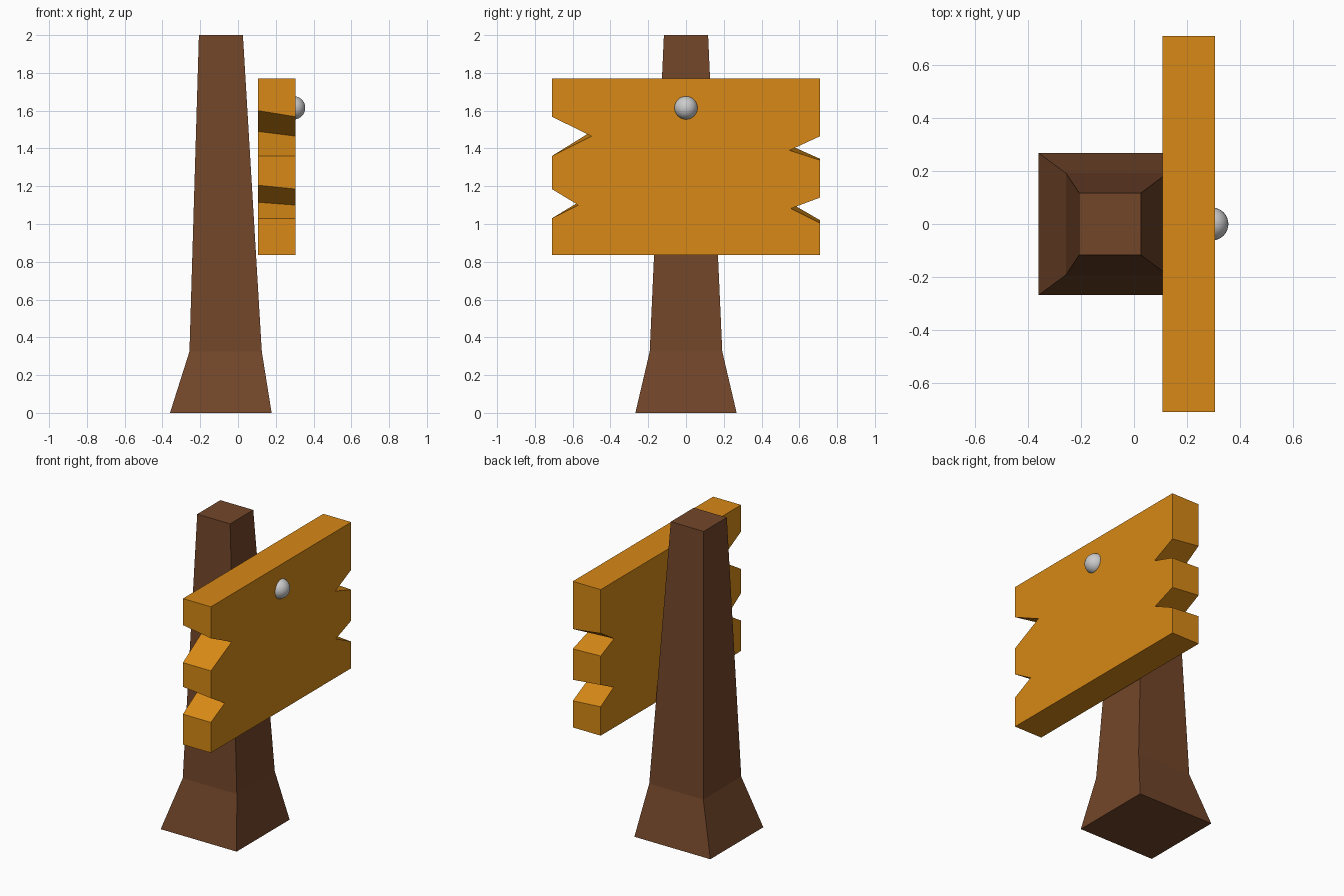
import bpy, bmesh

if "Cube" in bpy.data.objects:
    bpy.data.objects.remove(bpy.data.objects["Cube"])


def material(name, rgb):
    m = bpy.data.materials.new(name)
    m.diffuse_color = (*rgb, 1)
    m.use_nodes = True
    m.node_tree.nodes["Principled BSDF"].inputs["Base Color"].default_value = m.diffuse_color
    return m


def loft(name, rings, mat):
    """Skin a solid through rings that all have the same number of points."""
    bm = bmesh.new()
    loops = [[bm.verts.new(p) for p in ring] for ring in rings]
    n = len(loops[0])
    for a, b in zip(loops, loops[1:]):
        for i in range(n):
            j = (i + 1) % n
            bm.faces.new((a[i], a[j], b[j], b[i]))
    bm.faces.new(loops[0][::-1])
    bm.faces.new(loops[-1])
    bmesh.ops.recalc_face_normals(bm, faces=bm.faces)
    me = bpy.data.meshes.new(name)
    bm.to_mesh(me)
    bm.free()
    me.materials.append(mat)
    ob = bpy.data.objects.new(name, me)
    bpy.context.collection.objects.link(ob)
    return ob


brown = material("dark_wood", (0.17, 0.061, 0.023))
orange = material("board_wood", (0.68, 0.25, 0.008))

# Tapered square post with a flared foot: (z, x min, x max, half depth)
sections = [(0, -0.36, 0.178, 0.268), (0.325, -0.257, 0.126, 0.192),
            (2, -0.207, 0.026, 0.117)]
loft("post", [[(x0, -h, z), (x1, -h, z), (x1, h, z), (x0, h, z)]
              for z, x0, x1, h in sections], brown)

# Board with two split notches on each end; back and front outlines differ
W, LOW, HIGH = 0.71, 0.835, 1.77
back = [(-W, HIGH), (-W, 1.60), (-0.50, 1.49), (-W, 1.36),
        (-W, 1.205), (-0.57, 1.115), (-W, 1.03), (-W, LOW),
        (W, LOW), (W, 1.02), (0.58, 1.095), (W, 1.16),
        (W, 1.345), (0.575, 1.405), (W, 1.49), (W, HIGH)]
front = [(-W, HIGH), (-W, 1.568), (-0.50, 1.465), (-W, 1.36),
         (-W, 1.185), (-0.57, 1.10), (-W, 1.03), (-W, LOW),
         (W, LOW), (W, 1.005), (0.555, 1.082), (W, 1.14),
         (W, 1.338), (0.548, 1.39), (W, 1.465), (W, HIGH)]
loft("sign_board", [[(x, y, z) for y, z in outline]
                    for x, outline in ((0.107, back), (0.305, front))], orange)

# Round nail head set into the board
bpy.ops.mesh.primitive_uv_sphere_add(segments=32, ring_count=16, radius=0.062,
                                     location=(0.294, 0, 1.615))
nail = bpy.context.object
nail.name = "nail_head"
bpy.ops.object.shade_smooth()
